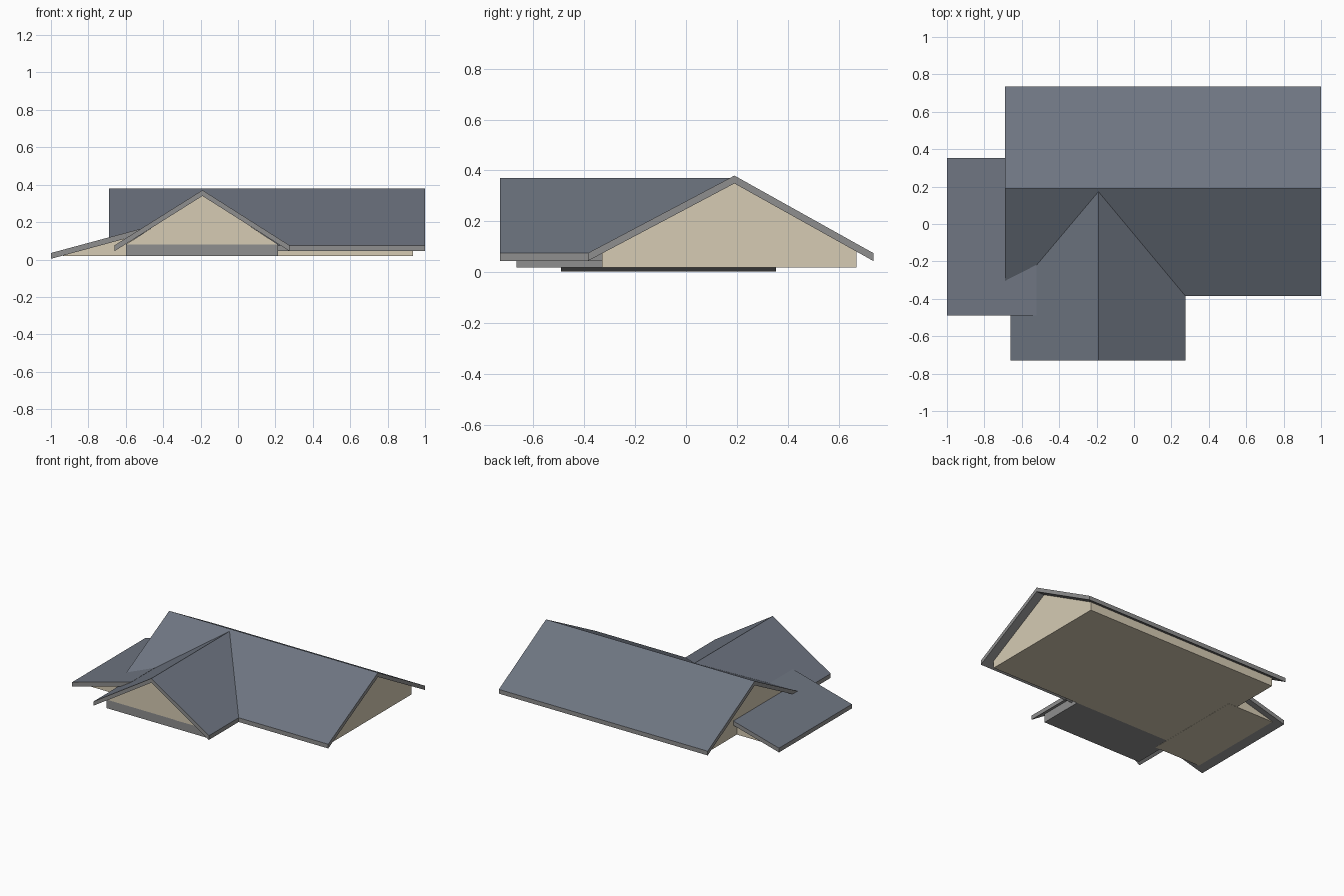
import bpy
import bmesh

cube = bpy.data.objects.get("Cube")
if cube:
    bpy.data.objects.remove(cube, do_unlink=True)


def material(name, rgb):
    mat = bpy.data.materials.new(name)
    mat.use_nodes = True
    mat.diffuse_color = (*rgb, 1)
    mat.node_tree.nodes["Principled BSDF"].inputs["Base Color"].default_value = (*rgb, 1)
    return mat


slate = material("slate roof", (0.156, 0.178, 0.22))
grey = material("grey trim", (0.275, 0.275, 0.275))
beige = material("beige wall", (0.672, 0.597, 0.456))


def prism(name, profile, axis, start, end, mats):
    """Extrude a (side, height) profile along an axis; upward faces take the second material."""
    def place(side, height, along):
        return (along, side, height) if axis == "x" else (side, along, height)

    bm = bmesh.new()
    caps = [[bm.verts.new(place(s, h, a)) for s, h in profile] for a in (start, end)]
    for cap in caps:
        bm.faces.new(cap)
    n = len(profile)
    for i in range(n):
        j = (i + 1) % n
        bm.faces.new((caps[0][i], caps[0][j], caps[1][j], caps[1][i]))
    bmesh.ops.recalc_face_normals(bm, faces=bm.faces)
    bm.normal_update()
    for face in bm.faces:
        face.material_index = len(mats) - 1 if face.normal.z > 0.3 else 0
    mesh = bpy.data.meshes.new(name)
    bm.to_mesh(mesh)
    bm.free()
    for mat in mats:
        mesh.materials.append(mat)
    obj = bpy.data.objects.new(name, mesh)
    bpy.context.collection.objects.link(obj)
    return obj


def slab(line, thickness=0.031):
    """Thicken a roof line straight down, which leaves plumb-cut eaves."""
    return line + [(s, h - thickness) for s, h in reversed(line)]


FLOOR = 0.02

# Main house: ridge runs side to side
prism("main_roof", slab([(-0.385, 0.076), (0.19, 0.38), (0.735, 0.076)]),
      "x", -0.69, 1.0, [grey, slate])
prism("main_walls", [(-0.33, FLOOR), (0.67, FLOOR), (0.67, 0.085), (0.19, 0.355), (-0.33, 0.08)],
      "x", -0.63, 0.935, [beige])

# Front wing: gable facing forward over a grey base
prism("front_gable_roof", slab([(-0.66, 0.076), (-0.19, 0.371), (0.275, 0.076)]),
      "y", -0.73, 0.18, [grey, slate])
prism("front_gable_wall", [(-0.6, 0.08), (0.215, 0.08), (-0.19, 0.344)],
      "y", -0.665, 0.0, [beige])
prism("front_wing_base", [(-0.6, FLOOR), (0.215, FLOOR), (0.215, 0.082), (-0.6, 0.082)],
      "y", -0.665, -0.3, [grey])

# Side wing: single low slope
prism("side_roof", slab([(-1.0, 0.035), (-0.522, 0.164)]), "y", -0.49, 0.353, [grey, slate])
prism("side_walls", [(-0.935, 0.019), (-0.56, 0.019), (-0.56, 0.13), (-0.935, 0.027)],
      "y", -0.447, 0.31, [beige])
